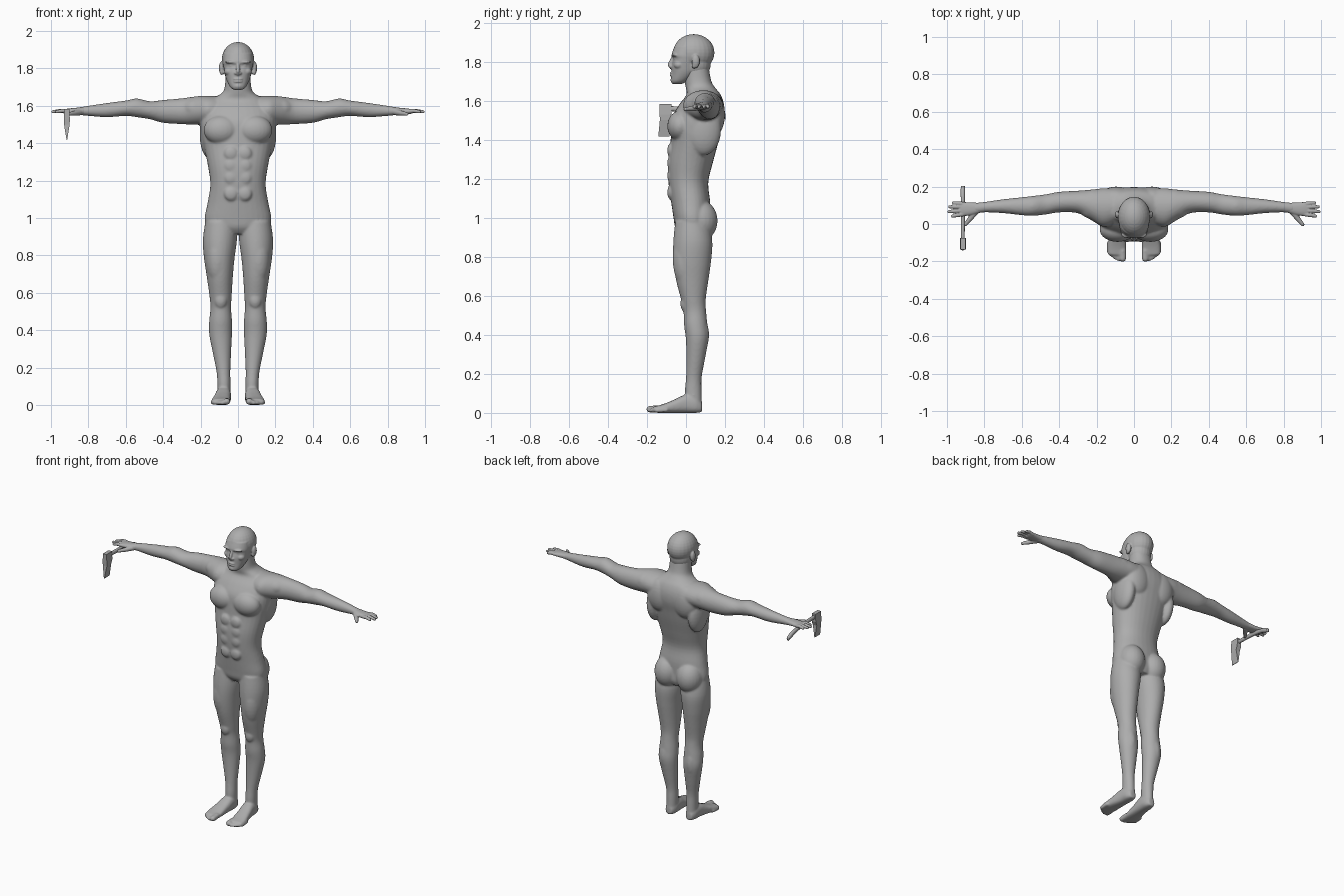
import bpy, bmesh, math
from mathutils import Vector, Matrix

grey = bpy.data.materials.new("plain grey")
grey.diffuse_color = (0.42, 0.42, 0.42, 1)


def spline(rows, n=4):
    # Catmull-Rom interpolation of the cross-section table
    out = []
    for i in range(len(rows) - 1):
        p = [rows[max(i - 1, 0)], rows[i], rows[i + 1], rows[min(i + 2, len(rows) - 1)]]
        for k in range(n):
            t = k / n
            out.append([0.5 * (2 * b + (c - a) * t + (2 * a - 5 * b + 4 * c - d) * t * t
                               + (3 * b - a - 3 * c + d) * t ** 3) for a, b, c, d in zip(*p)])
    return out + [list(rows[-1])]


def loft(bm, axis, rows, s=1, power=2.2, sides=32):
    # rows: position on axis, two centre coordinates, two radii
    rings = []
    for t, cu, cv, ru, rv in spline(rows):
        ring = []
        for k in range(sides):
            a = 2 * math.pi * k / sides
            c, d = math.cos(a), math.sin(a)
            u = cu + ru * math.copysign(abs(c) ** (2 / power), c)
            v = cv + rv * math.copysign(abs(d) ** (2 / power), d)
            x, y, z = {'x': (t, u, v), 'y': (u, t, v), 'z': (u, v, t)}[axis]
            ring.append(bm.verts.new((x * s, y, z)))
        rings.append(ring)
    for a, b in zip(rings, rings[1:]):
        for k in range(sides):
            j = (k + 1) % sides
            bm.faces.new((a[k], a[j], b[j], b[k]))
    bm.faces.new(rings[0])
    bm.faces.new(rings[-1])


def blob(bm, c, r, s=1):
    m = Matrix.Translation((c[0] * s, c[1], c[2])) @ Matrix.Diagonal((*r, 1))
    bmesh.ops.create_uvsphere(bm, u_segments=24, v_segments=16, radius=1, matrix=m)


def limb(bm, pts, s=1):
    # chain of rounded tapered segments; pts: x, y, z, radius
    for p in pts:
        blob(bm, p[:3], (p[3],) * 3, s)
    for p, q in zip(pts, pts[1:]):
        a, b = Vector((p[0] * s, p[1], p[2])), Vector((q[0] * s, q[1], q[2]))
        m = Matrix.Translation((a + b) / 2) @ (b - a).to_track_quat('Z', 'Y').to_matrix().to_4x4()
        bmesh.ops.create_cone(bm, cap_ends=True, segments=16, radius1=p[3], radius2=q[3],
                              depth=(b - a).length, matrix=m)


def finish(bm, name, voxel=0, smooth=0):
    bmesh.ops.recalc_face_normals(bm, faces=bm.faces)
    me = bpy.data.meshes.new(name)
    bm.to_mesh(me)
    bm.free()
    me.materials.append(grey)
    ob = bpy.data.objects.new(name, me)
    bpy.context.collection.objects.link(ob)
    if voxel:
        r = ob.modifiers.new("merge", 'REMESH')
        r.mode, r.voxel_size, r.use_smooth_shade = 'VOXEL', voxel, True
        m = ob.modifiers.new("soften", 'SMOOTH')
        m.factor, m.iterations = 0.5, smooth
    return ob


# Body: torso and neck
bm = bmesh.new()
loft(bm, 'z', [(.915, 0, .04, .11, .07), (.95, 0, .035, .165, .09), (1, 0, .03, .178, .094),
               (1.08, 0, .024, .163, .1), (1.18, 0, .012, .148, .102), (1.28, 0, .022, .161, .115),
               (1.38, 0, .042, .182, .122), (1.45, 0, .052, .196, .128), (1.52, 0, .064, .2, .132),
               (1.58, 0, .08, .19, .115), (1.63, 0, .09, .15, .088), (1.665, 0, .075, .09, .076),
               (1.7, 0, .062, .071, .068), (1.78, 0, .055, .066, .06)])
for s in (1, -1):
    # arms
    loft(bm, 'x', [(.08, .1, 1.57, .09, .08), (.16, .088, 1.576, .103, .077),
                   (.22, .1, 1.575, .085, .076), (.3, .118, 1.571, .06, .069),
                   (.4, .117, 1.57, .055, .061), (.47, .105, 1.576, .054, .048),
                   (.54, .097, 1.589, .053, .05), (.6, .095, 1.587, .048, .041),
                   (.7, .095, 1.577, .037, .038), (.8, .09, 1.573, .028, .027),
                   (.86, .083, 1.571, .03, .019)], s, 2)
    # legs
    loft(bm, 'z', [(.98, .09, .03, .085, .085), (.88, .097, .035, .091, .1), (.78, .1, .032, .081, .097),
                   (.68, .097, .032, .069, .083), (.58, .093, .038, .059, .063),
                   (.52, .092, .045, .055, .058), (.45, .093, .05, .061, .06),
                   (.38, .093, .057, .061, .058), (.28, .086, .05, .049, .048),
                   (.18, .078, .04, .037, .04), (.11, .075, .037, .035, .043),
                   (.03, .075, .04, .034, .042)], s, 2)
    # feet and toes
    loft(bm, 'y', [(.082, .076, .028, .022, .024), (.05, .076, .04, .037, .04), (0, .078, .047, .041, .047),
                   (-.06, .085, .034, .045, .034), (-.12, .092, .022, .05, .022),
                   (-.165, .094, .017, .046, .016)], s, 2.6)
    for i, (x, tip) in enumerate([(.06, -.203), (.083, -.2), (.102, -.19), (.119, -.177), (.134, -.16)]):
        r = .018 if i == 0 else .011
        limb(bm, [(x, tip + .06, r + .004, r), (x, tip + r, r + .001, r)], s)
    # muscles: chest, flank, shoulder blade, shoulder, seat, thigh, knee, calf
    for c, r in [((.088, -.03, 1.47), (.096, .066, .078)), ((.155, .09, 1.45), (.05, .09, .13)),
                 ((.095, .145, 1.53), (.09, .055, .11)), ((.215, .105, 1.585), (.09, .08, .063)),
                 ((.083, .072, .985), (.085, .09, .105)), ((.11, 0, .79), (.062, .068, .15)),
                 ((.092, -.003, .56), (.034, .026, .045)), ((.098, .075, .4), (.042, .043, .095)),
                 ((.075, .04, .09), (.036, .022, .022))]:
        blob(bm, c, r, s)
    for z in (1.13, 1.215, 1.28, 1.345):
        blob(bm, (.037, -.078, z), (.037, .018, .038), s)
finish(bm, "body", .0065, 6)

# Hands with spread fingers
for s, name in ((1, "left_hand"), (-1, "right_hand")):
    bm = bmesh.new()
    loft(bm, 'x', [(.82, .087, 1.572, .026, .021), (.87, .081, 1.571, .034, .018),
                   (.91, .08, 1.57, .037, .015), (.932, .08, 1.57, .034, .011)], s, 2.3)
    for y0, x1, y1 in [(.053, .97, .042), (.072, .99, .066), (.091, .985, .092), (.107, .965, .113)]:
        limb(bm, [(.91, y0, 1.57, .0115), ((.91 + x1) / 2, (y0 + y1) / 2, 1.573, .0105),
                  (x1, y1, 1.568, .0085)], s)
    limb(bm, [(.845, .068, 1.566, .017), (.875, .03, 1.56, .0135), (.902, -.003, 1.556, .0095)], s)
    finish(bm, name, .0035, 3)

# Head
bm = bmesh.new()
blob(bm, (0, .04, 1.846), (.087, .106, .095))
blob(bm, (0, .05, 1.79), (.074, .077, .085))
loft(bm, 'z', [(1.685, 0, -.047, .02, .022), (1.7, 0, -.034, .042, .042), (1.74, 0, -.01, .062, .064),
               (1.78, 0, -.004, .072, .07), (1.815, 0, 0, .078, .066), (1.835, 0, .004, .08, .078),
               (1.88, 0, .022, .077, .08)])
limb(bm, [(0, -.066, 1.825, .008), (0, -.084, 1.785, .0105), (0, -.075, 1.772, .011)])
blob(bm, (0, -.06, 1.705), (.025, .02, .018))
for z in (1.742, 1.73):
    blob(bm, (0, -.07, z), (.026, .013, .006))
for s in (1, -1):
    for c, r in [((.036, -.057, 1.834), (.033, .018, .009)), ((.034, -.049, 1.815), (.015, .014, .010)),
                 ((.046, -.036, 1.783), (.027, .027, .022)), ((.012, -.073, 1.774), (.009, .012, .008)),
                 ((.088, .05, 1.802), (.014, .02, .035)), ((.086, .042, 1.782), (.011, .013, .018))]:
        blob(bm, c, r, s)
finish(bm, "head", .004, 4)

# Axe handle, curved at the grip end
bm = bmesh.new()
loft(bm, 'y', [(-.125, -.915, 1.56, .009, .013), (-.05, -.915, 1.558, .01, .013),
               (.06, -.915, 1.553, .011, .014), (.13, -.915, 1.543, .011, .014),
               (.175, -.915, 1.53, .012, .016), (.203, -.915, 1.518, .01, .014)], 1, 2.2, 16)
handle = finish(bm, "axe_handle")
handle.data.shade_smooth()

# Axe head: wedge tapering to the cutting edge
bm = bmesh.new()
rings = []
for z, y0, y1, h in [(1.582, -.135, -.075, .013), (1.53, -.135, -.075, .016),
                     (1.5, -.134, -.087, .015), (1.417, -.142, -.084, .0015)]:
    rings.append([bm.verts.new((-.915 + a * h, y, z)) for a, y in ((-1, y0), (1, y0), (1, y1), (-1, y1))])
for a, b in zip(rings, rings[1:]):
    for k in range(4):
        bm.faces.new((a[k], a[(k + 1) % 4], b[(k + 1) % 4], b[k]))
bm.faces.new(rings[0])
bm.faces.new(rings[-1])
finish(bm, "axe_head")
